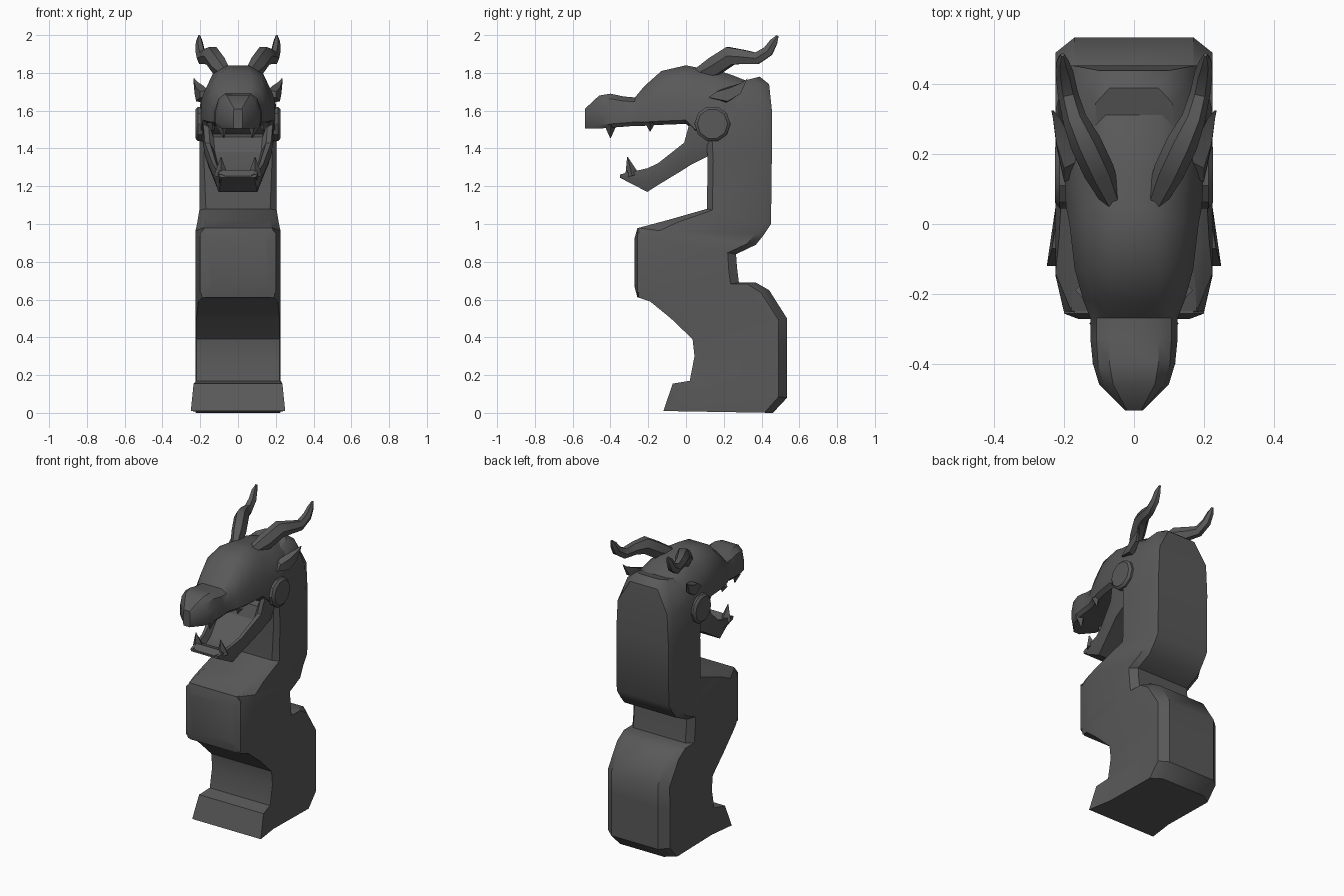
import bpy, bmesh, math
from mathutils import Vector

cube = bpy.data.objects.get("Cube")
if cube:
    bpy.data.objects.remove(cube)

stone = bpy.data.materials.new("dark grey stone")
stone.use_nodes = True
GREY = (0.1, 0.1, 0.1, 1)
stone.diffuse_color = GREY
stone.node_tree.nodes["Principled BSDF"].inputs["Base Color"].default_value = GREY


def finish(bm, name, angle=35):
    bmesh.ops.recalc_face_normals(bm, faces=bm.faces)
    mesh = bpy.data.meshes.new(name)
    bm.to_mesh(mesh)
    bm.free()
    mesh.materials.append(stone)
    obj = bpy.data.objects.new(name, mesh)
    bpy.context.collection.objects.link(obj)
    bpy.ops.object.select_all(action='DESELECT')
    obj.select_set(True)
    bpy.context.view_layer.objects.active = obj
    bpy.ops.object.shade_smooth_by_angle(angle=math.radians(angle))
    return obj


def loft(name, rings, angle=35):
    """Skin a list of equal-sized point rings and cap both ends."""
    bm = bmesh.new()
    rows = [[bm.verts.new(p) for p in ring] for ring in rings]
    n = len(rows[0])
    for a, b in zip(rows, rows[1:]):
        for i in range(n):
            j = (i + 1) % n
            bm.faces.new((a[i], a[j], b[j], b[i]))
    bm.faces.new(rows[0])
    bm.faces.new(rows[-1])
    return finish(bm, name, angle)


def mirrored(half):
    """Close a half ring of points by repeating it across x = 0."""
    return half + [(-x, y, z) for x, y, z in reversed(half)]


def spike(name, base, tip, radius, sides=4):
    base, tip = Vector(base), Vector(tip)
    bm = bmesh.new()
    bmesh.ops.create_cone(bm, cap_ends=True, segments=sides, radius1=radius, radius2=0.002,
                          depth=(tip - base).length)
    turn = (tip - base).to_track_quat('Z', 'Y').to_matrix().to_4x4()
    bm.transform(turn)
    bmesh.ops.translate(bm, verts=bm.verts, vec=(base + tip) / 2)
    return finish(bm, name)


# S-shaped body: front y, z, half width, side inset; back y, z, half width; side half width
BODY = [
    (-.12, .01, .25, .17, .46, 0, .16, .225),
    (-.07, .155, .235, .12, .535, .08, .17, .225),
    (.02, .17, .22, .03, .535, .2, .17, .225),
    (.045, .3, .22, .03, .535, .35, .17, .225),
    (.035, .39, .22, .03, .535, .5, .17, .225),
    (-.08, .5, .22, .04, .44, .65, .17, .225),
    (-.19, .59, .21, .08, .37, .69, .18, .225),
    (-.25, .61, .19, .11, .28, .69, .19, .225),
    (-.256, .66, .2, .11, .27, .77, .19, .225),
    (-.256, .93, .2, .11, .265, .84, .19, .225),
    (-.25, .98, .18, .11, .37, .89, .19, .225),
    (-.1, 1.02, .17, .06, .41, .94, .19, .215),
    (.11, 1.08, .17, .03, .45, 1.0, .19, .205),
    (.115, 1.33, .18, .03, .455, 1.4, .19, .205),
    (.1, 1.6, .18, .03, .455, 1.6, .18, .2),
    (.17, 1.72, .12, .03, .44, 1.74, .1, .15),
    (.25, 1.745, .09, .03, .39, 1.78, .07, .11),
]
rings = []
for fy, fz, fw, inset, by, bz, bw, w in BODY:
    front, back = Vector((0, fy, fz)), Vector((0, by, bz))
    span = back - front
    p, q = front + span.normalized() * inset, back - span.normalized() * .045
    rings.append(mirrored([(fw, fy, fz), (w, p.y, p.z), (w, q.y, q.z), (bw, by, bz)]))
loft("body", rings)

# Gently bulging chest plate
chest = []
for y, w, h in ((-.25, .2, .185), (-.257, .2, .185), (-.272, .16, .13)):
    chest.append(mirrored([(w * .85, y, .795 - h), (w, y, .795 - h * .85),
                           (w, y, .795 + h * .85), (w * .85, y, .795 + h)]))
loft("chest_plate", chest)

# Upper head: y, top z, bottom z, crown half width, side half width
HEAD = [
    (-.535, 1.61, 1.505, .02, .025), (-.46, 1.68, 1.505, .06, .1),
    (-.4, 1.69, 1.51, .07, .118), (-.33, 1.675, 1.515, .07, .125),
    (-.27, 1.67, 1.52, .07, .125), (-.22, 1.73, 1.52, .07, .145),
    (-.13, 1.81, 1.525, .07, .17), (0, 1.84, 1.53, .06, .185),
    (.05, 1.83, 1.48, .06, .195), (.15, 1.82, 1.45, .07, .2),
    (.24, 1.79, 1.45, .08, .2), (.34, 1.75, 1.5, .08, .17),
]
loft("upper_head", [mirrored([(w * .85, y, b), (w, y, b + .02), (w, y, b + (t - b) * .5),
                              ((w + c) * .55, y, b + (t - b) * .85), (c, y, t)])
                    for y, t, b, c, w in HEAD])

# Lower jaw, a trough: y, bottom z, rim z, floor z, half width
JAW = [
    (.14, 1.37, 1.56, 1.5, .195), (.02, 1.31, 1.54, 1.46, .185),
    (-.01, 1.29, 1.43, 1.38, .175), (-.15, 1.205, 1.32, 1.27, .135),
    (-.205, 1.17, 1.295, 1.25, .12), (-.35, 1.245, 1.262, 1.255, .1),
]
loft("lower_jaw", [mirrored([(w * .86, y, b), (w, y, b + (r - b) * .5), (w, y, r),
                             (w * .85, y, r), (w * .7, y, f)])
                   for y, b, r, f, w in JAW], 25)

# Front rim of the jaw
loft("jaw_lip", [[(x, -.35, 1.245), (x, -.31, 1.285), (x, -.25, 1.265), (x, -.25, 1.21)]
                 for x in (-.1, .1)])

# Horn path: x, y, z, radius
HORN = [(.06, .06, 1.79, .035), (.1, .15, 1.835, .056), (.14, .235, 1.89, .056),
        (.17, .3, 1.885, .043), (.19, .375, 1.877, .036), (.2, .435, 1.915, .032),
        (.205, .465, 1.965, .023), (.205, .485, 1.997, .007)]
for s, side in ((1, "left"), (-1, "right")):
    pts = [Vector((s * x, y, z)) for x, y, z, r in HORN]
    horn = []
    for i, p in enumerate(pts):
        along = (pts[min(i + 1, len(pts) - 1)] - pts[max(i - 1, 0)]).normalized()
        u = along.cross(Vector((0, 0, 1))).normalized()
        v = along.cross(u)
        r = HORN[i][3]
        horn.append([p + r * (.8 * u * math.cos(a) + v * math.sin(a))
                     for a in [k * math.tau / 6 for k in range(6)]])
    loft(side + "_horn", horn, 40)

    # Round cheek disc at the jaw hinge
    disc = []
    for x, r in ((.17, .095), (.213, .095), (.226, .08)):
        disc.append([(s * x, .14 + r * math.cos(k * math.tau / 10),
                      1.53 + r * math.sin(k * math.tau / 10)) for k in range(10)])
    loft(side + "_cheek_disc", disc)

    # Swept-back pointed ear
    loft(side + "_ear", [
        [(s * .16, .14, 1.66), (s * .2, .12, 1.67), (s * .2, .16, 1.7), (s * .16, .18, 1.71)],
        [(s * .18, .21, 1.64), (s * .222, .22, 1.65), (s * .222, .23, 1.72), (s * .18, .24, 1.73)],
        [(s * .205, .29, 1.69), (s * .23, .29, 1.69), (s * .232, .3, 1.75), (s * .21, .3, 1.75)],
        [(s * .23, .32, 1.76), (s * .236, .32, 1.76), (s * .236, .325, 1.77), (s * .23, .325, 1.77)],
    ])

    # Fangs
    spike(side + "_front_fang", (s * .085, -.4, 1.53), (s * .075, -.4, 1.455), .035)
    spike(side + "_rear_fang", (s * .14, -.19, 1.54), (s * .13, -.19, 1.49), .03)
    spike(side + "_lower_fang", (s * .09, -.285, 1.255), (s * .09, -.31, 1.355), .038)
